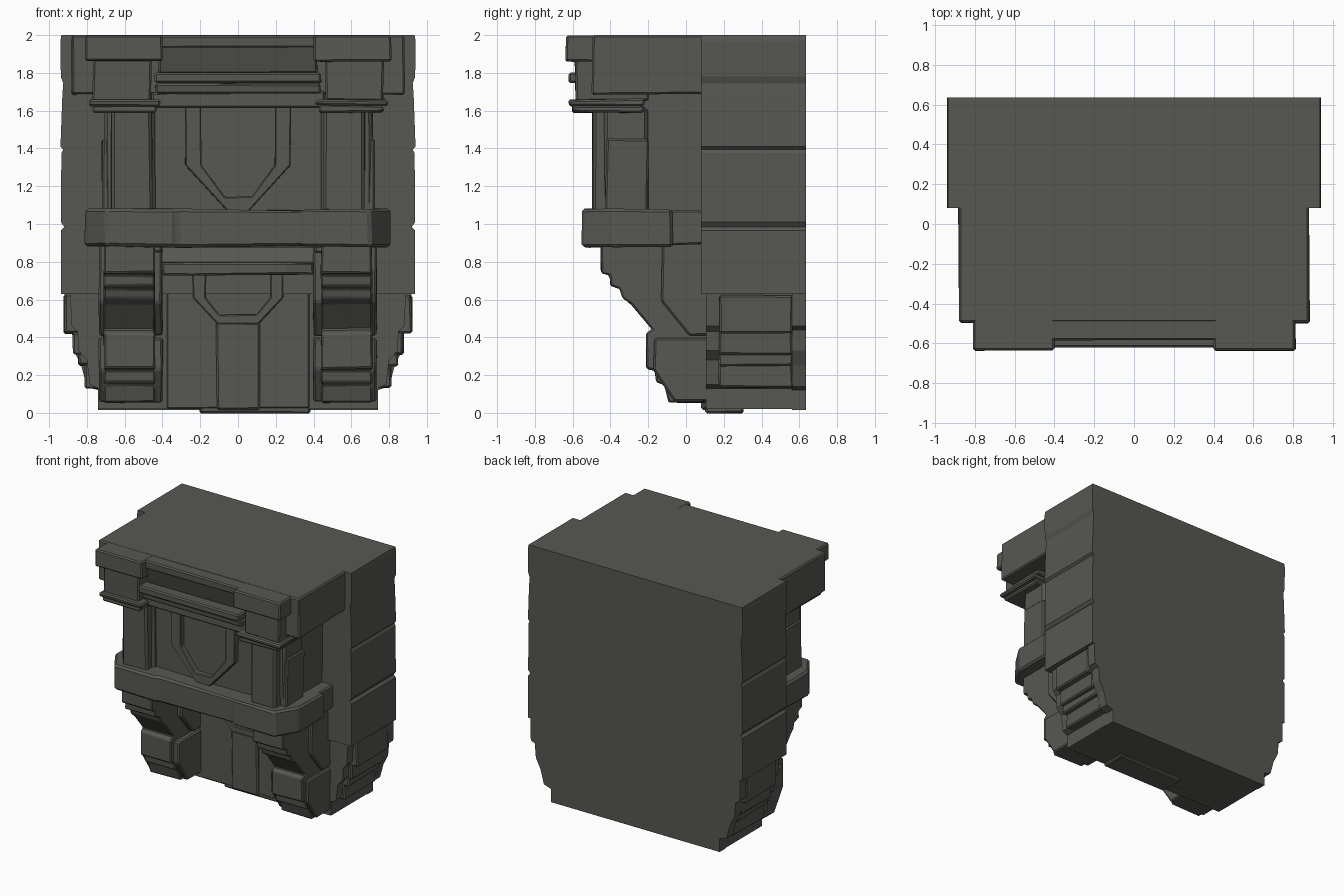
import bpy, bmesh, random
from mathutils import Vector

random.seed(4)
stone = bpy.data.materials.new("dark grey stone")
stone.diffuse_color = (0.095, 0.095, 0.085, 1)


def prism(name, pts, axis, lo, hi, bevel=0.01, jitter=0.005):
    """Extrude a 2D outline along an axis; worn look from jitter and a chamfer."""
    place = {'x': lambda a, b, t: (t, a, b),
             'y': lambda a, b, t: (a, t, b),
             'z': lambda a, b, t: (a, b, t)}[axis]
    bm = bmesh.new()
    face = bm.faces.new([bm.verts.new(place(a, b, lo)) for a, b in pts])
    ext = bmesh.ops.extrude_face_region(bm, geom=[face])
    moved = [v for v in ext['geom'] if isinstance(v, bmesh.types.BMVert)]
    bmesh.ops.translate(bm, verts=moved, vec=Vector(place(0, 0, hi - lo)))
    bmesh.ops.recalc_face_normals(bm, faces=bm.faces)
    for v in bm.verts:
        if v.co.y < 0.6 and v.co.z < 1.97:      # back and top stay flat
            v.co += Vector([random.uniform(-jitter, jitter) for _ in range(3)])
    mesh = bpy.data.meshes.new(name)
    bm.to_mesh(mesh)
    bm.free()
    mesh.materials.append(stone)
    obj = bpy.data.objects.new(name, mesh)
    bpy.context.collection.objects.link(obj)
    if bevel:
        m = obj.modifiers.new("worn edges", 'BEVEL')
        m.width, m.segments, m.limit_method = bevel, 1, 'ANGLE'
    return obj


def box(name, x0, x1, y0, y1, z0, z1, **kw):
    x0, x1 = min(x0, x1), max(x0, x1)
    return prism(name, [(x0, y0), (x1, y0), (x1, y1), (x0, y1)], 'z', z0, z1, **kw)


def both_ways(half):
    """Complete a right-hand outline with its mirror image."""
    return half + [(-x, z) for x, z in reversed(half)]


# Back wall: courses with pinched seams, upper part
wall = [(0.935, 2.0), (0.94, 1.97), (0.938, 1.78), (0.925, 1.745), (0.93, 1.68),
        (0.94, 1.41), (0.925, 1.395), (0.935, 1.375), (0.938, 1.01), (0.92, 0.985),
        (0.938, 0.965), (0.938, 0.63)]
prism("back_wall", both_ways(wall), 'y', 0.08, 0.635, bevel=0, jitter=0)
# Tapering lower part of the wall
base = [(0.92, 0.64), (0.915, 0.46), (0.88, 0.44), (0.87, 0.33), (0.83, 0.25),
        (0.80, 0.14), (0.74, 0.12), (0.74, 0.015)]
prism("wall_base", both_ways(base), 'y', 0.56, 0.635, bevel=0, jitter=0)
core = [(0.89, 0.64), (0.88, 0.46), (0.85, 0.43), (0.845, 0.33), (0.80, 0.28),
        (0.785, 0.15), (0.74, 0.13), (0.74, 0.02)]
prism("wall_base_core", both_ways(core), 'y', 0.105, 0.6, bevel=0, jitter=0)
box("wall_foot", -0.2, 0.38, 0.10, 0.3, 0.0, 0.05)

for s, side in ((1, "right"), (-1, "left")):
    # Stepped stone panels on the flanks
    for i, (x, z0, z1) in enumerate(((0.92, 0.42, 0.625), (0.875, 0.31, 0.43),
                                     (0.845, 0.25, 0.32), (0.81, 0.13, 0.26))):
        box(f"{side}_flank_panel_{i}", s * 0.5, s * x, 0.175, 0.565, z0, z1)

    # Capital: top slab, neck, lower mouldings
    box(f"{side}_capital_top", s * 0.40, s * 0.81, -0.635, -0.23, 1.86, 1.999, bevel=0.01)
    box(f"{side}_capital_neck", s * 0.46, s * 0.77, -0.585, -0.2, 1.65, 1.88)
    box(f"{side}_capital_moulding", s * 0.41, s * 0.79, -0.62, -0.22, 1.625, 1.66)
    box(f"{side}_capital_lower_moulding", s * 0.43, s * 0.77, -0.60, -0.22, 1.59, 1.63)

    # Pillar with a raised front strip
    box(f"{side}_pillar", s * 0.44, s * 0.71, -0.43, -0.2, 1.05, 1.62, bevel=0.018)
    box(f"{side}_pillar_collar", s * 0.5, s * 0.722, -0.425, -0.2, 1.06, 1.45)
    box(f"{side}_pillar_strip", s * 0.455, s * 0.67, -0.495, -0.40, 1.06, 1.62, bevel=0.015)
    box(f"{side}_pillar_back", s * 0.4, s * 0.68, -0.25, 0.1, 0.85, 1.70)

    # Stepped bracket leg under the belt
    leg = [(0.13, 0.90), (-0.45, 0.90), (-0.45, 0.74), (-0.405, 0.725), (-0.40, 0.675),
           (-0.35, 0.655), (-0.335, 0.61), (-0.29, 0.575), (-0.18, 0.44), (-0.21, 0.42),
           (-0.21, 0.235), (-0.165, 0.22), (-0.16, 0.165), (-0.115, 0.15), (-0.09, 0.055),
           (0.13, 0.055)]
    xs = sorted((s * 0.44, s * 0.71))
    prism(f"{side}_leg", leg, 'x', xs[0], xs[1], bevel=0.008, jitter=0.003)
    # Wider cheeks behind the leg front
    cheek = [(0.13, 0.90), (-0.13, 0.90), (-0.13, 0.59), (0.02, 0.41), (0.13, 0.41)]
    xs = sorted((s * 0.40, s * 0.735))
    prism(f"{side}_leg_cheek", cheek, 'x', xs[0], xs[1])
    foot = [(0.13, 0.40), (-0.17, 0.40), (-0.17, 0.23), (-0.06, 0.06), (0.13, 0.06)]
    prism(f"{side}_leg_foot", foot, 'x', xs[0], xs[1])

# Upper block and lintel pieces
box("upper_block", -0.88, 0.88, -0.495, 0.1, 1.685, 2.0, bevel=0.01)
box("lintel_top", -0.42, 0.42, -0.585, -0.3, 1.93, 1.998)
prism("lintel_slope", [(-0.40, 1.95), (-0.575, 1.95), (-0.53, 1.80), (-0.40, 1.80)],
      'x', -0.42, 0.42)
box("lintel_bar", -0.44, 0.44, -0.62, -0.45, 1.745, 1.80)
box("lintel_lower_bar", -0.44, 0.44, -0.585, -0.45, 1.69, 1.74)
box("lintel_underside", -0.46, 0.46, -0.53, -0.2, 1.615, 1.70)

# Recessed front wall with a shield-shaped band
box("front_wall", -0.46, 0.46, -0.40, 0.1, 0.9, 1.65, bevel=0)


def shield(name, outer, inner, y0, y1):
    """Raised U-shaped band: outer outline down one side, inner back up."""
    return prism(name, both_ways(outer) + both_ways(inner)[::-1], 'y', y0, y1,
                 bevel=0.006, jitter=0.002)


shield("upper_shield_band", [(0.28, 1.64), (0.28, 1.31), (0.06, 1.07)],
       [(0.195, 1.64), (0.195, 1.31), (0.07, 1.145)], -0.44, -0.38)

# Belt with chamfered corners, slightly sunken middle
belt = [(0.81, -0.07), (0.81, -0.38), (0.70, -0.55), (0.35, -0.55), (0.32, -0.535)]
prism("belt", both_ways(belt), 'z', 0.88, 1.08, bevel=0.015)
box("belt_rear", -0.775, 0.775, -0.1, 0.1, 0.89, 1.07)

# Lower centre: moulding, shield band and stem on the recessed wall
prism("lower_lintel", [(0.13, 0.89), (-0.05, 0.89), (-0.13, 0.79), (0.13, 0.79)],
      'x', -0.41, 0.41)
moulding = [(0.40, 0.13), (0.40, -0.10), (0.25, -0.14)]
prism("lower_moulding", both_ways(moulding), 'z', 0.73, 0.80)
box("lower_panel", -0.38, 0.38, 0.098, 0.2, 0.02, 0.75, jitter=0.001)
shield("lower_shield_band", [(0.24, 0.74), (0.24, 0.61), (0.11, 0.47)],
       [(0.17, 0.74), (0.17, 0.61), (0.10, 0.52)], 0.075, 0.12)
box("lower_stem", -0.115, 0.115, 0.075, 0.14, 0.015, 0.48)
